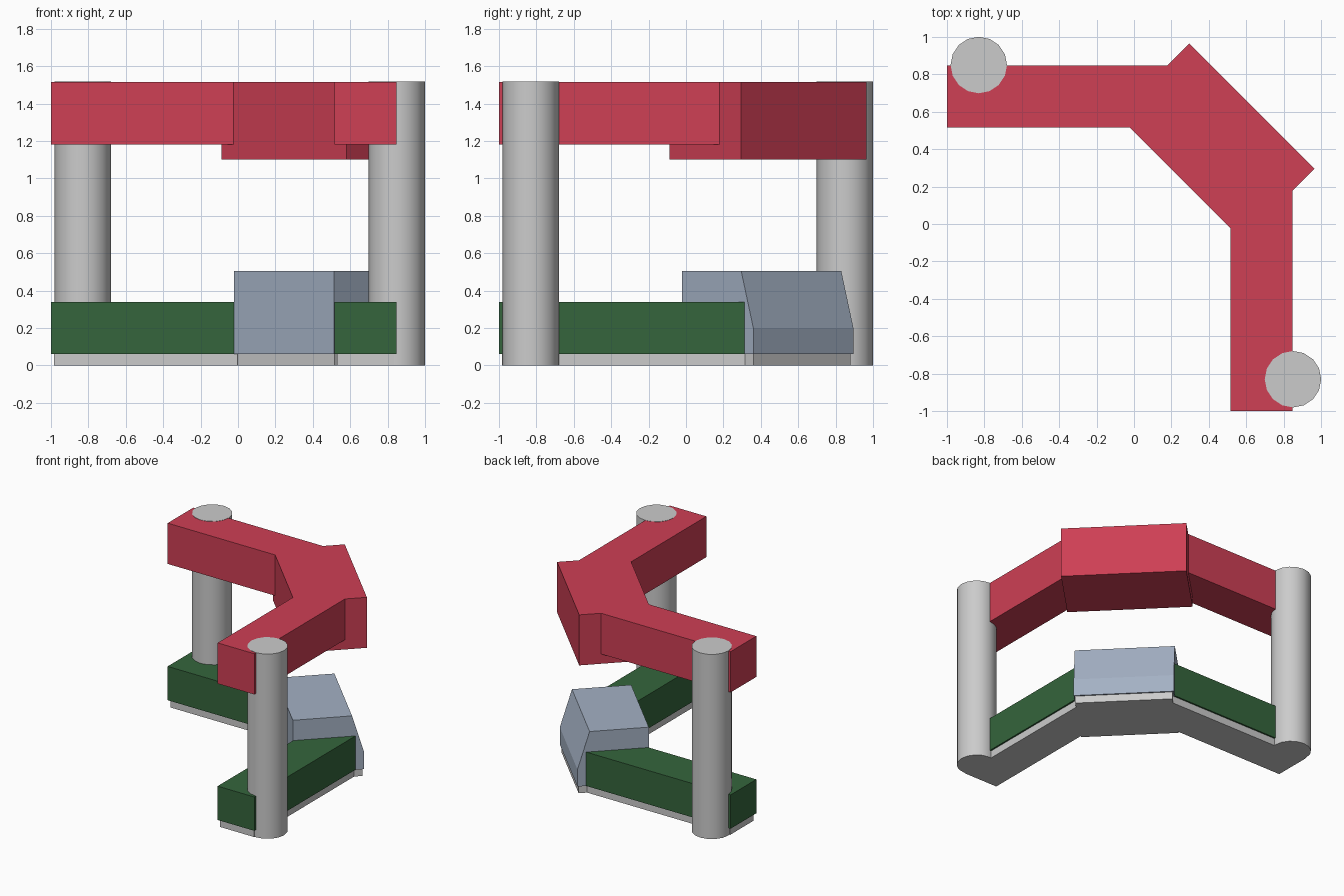
import bpy, bmesh
from math import radians, sqrt
from mathutils import Matrix

if "Cube" in bpy.data.objects:
    bpy.data.objects.remove(bpy.data.objects["Cube"])


def material(name, rgb):
    m = bpy.data.materials.new(name)
    m.diffuse_color = (*rgb, 1)
    m.use_nodes = True
    m.node_tree.nodes["Principled BSDF"].inputs["Base Color"].default_value = m.diffuse_color
    return m


RED = material("red", (0.62, 0.05, 0.09))
GREEN = material("green", (0.035, 0.13, 0.045))
BLUE = material("pale_blue", (0.37, 0.44, 0.55))


def prism(name, profile, depth, mat=None, matrix=Matrix()):
    """Extrude a 2D profile by a 3D depth vector; profile holds 3D points."""
    bm = bmesh.new()
    face = bm.faces.new([bm.verts.new(p) for p in profile])
    ext = bmesh.ops.extrude_face_region(bm, geom=[face])
    verts = [g for g in ext["geom"] if isinstance(g, bmesh.types.BMVert)]
    bmesh.ops.translate(bm, verts=verts, vec=depth)
    bm.transform(matrix)
    bmesh.ops.recalc_face_normals(bm, faces=bm.faces)
    me = bpy.data.meshes.new(name)
    bm.to_mesh(me)
    bm.free()
    ob = bpy.data.objects.new(name, me)
    bpy.context.collection.objects.link(ob)
    if mat:
        me.materials.append(mat)
    return ob


def arms(name, end, inner, outer, z0, z1, mat=None, miter=0.535):
    # two arms mirrored across the x = y diagonal, mitred against the corner
    plan = [(end, inner), (inner - miter, inner), (outer - miter, outer), (end, outer)]
    prism(name + "_left", [(x, y, z0) for x, y in plan], (0, 0, z1 - z0), mat)
    prism(name + "_right", [(y, x, z0) for x, y in plan], (0, 0, z1 - z0), mat)


# local frame for the corner: X = outward diagonal, Y = along the corner
s = 1 / sqrt(2)
DIAGONAL = Matrix.Rotation(radians(45), 4, "Z")


def corner(name, section, half_width, mat=None):
    # section points are (x + y of the plan, height)
    pts = [(d * s, -half_width * s, z) for d, z in section]
    prism(name, pts, (0, 2 * half_width * s, 0), mat, DIAGONAL)


# upper red beam
arms("upper_arm", -1.0, 0.515, 0.848, 1.18, 1.515, RED)
corner("upper_corner", [(0.492, 1.1), (1.26, 1.1), (1.26, 1.515), (0.492, 1.515)], 0.67, RED)

# lower green arms and sloped corner block
arms("lower_arm", -1.0, 0.515, 0.848, 0.06, 0.338, GREEN)
corner("lower_corner", [(0.492, 0.06), (1.255, 0.06), (1.255, 0.2), (1.125, 0.505), (0.492, 0.505)],
       0.535, BLUE)

# inset grey plinth
arms("plinth_arm", -0.985, 0.528, 0.835, 0, 0.06, miter=0.52)
corner("plinth_corner", [(0.512, 0), (1.24, 0), (1.24, 0.06), (0.512, 0.06)], 0.52)

# round pillars at both ends
for side, (x, y) in {"left": (-0.83, 0.85), "right": (0.85, -0.83)}.items():
    bpy.ops.mesh.primitive_cylinder_add(vertices=16, radius=0.151, depth=1.517, location=(x, y, 0.7585))
    bpy.context.object.name = "pillar_" + side
    bpy.ops.object.shade_smooth_by_angle(angle=radians(30))
